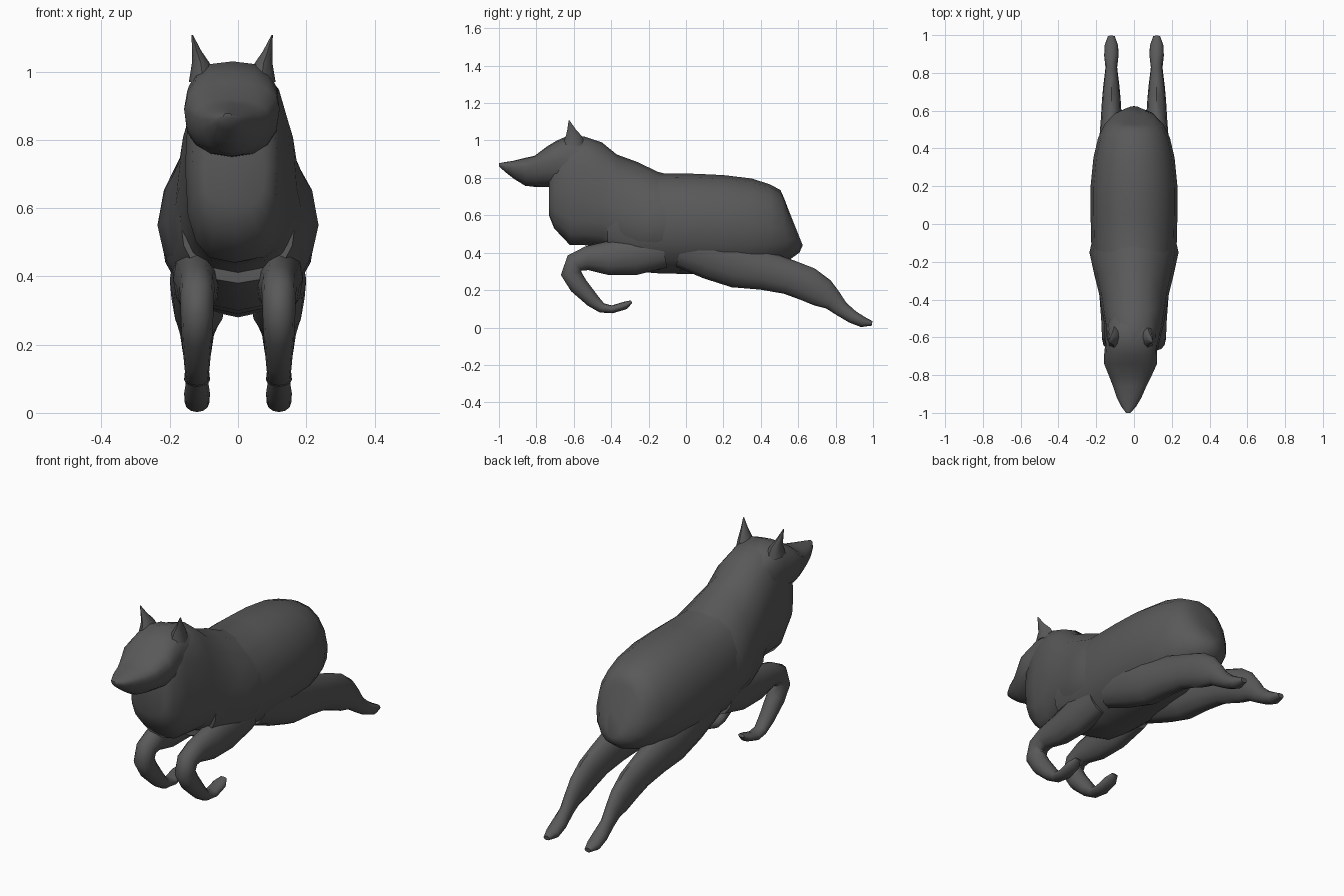
import bpy, bmesh, math
from mathutils import Vector

fur = bpy.data.materials.new("dark grey fur")
fur.diffuse_color = (0.1, 0.1, 0.1, 1)
SIDES = 16


def loft(name, rings, angle=50):
    """Skin a list of closed rings, cap both ends, smooth shade."""
    bm = bmesh.new()
    loops = [[bm.verts.new(p) for p in r] for r in rings]
    for a, b in zip(loops, loops[1:]):
        for i in range(len(a)):
            j = (i + 1) % len(a)
            bm.faces.new((a[i], a[j], b[j], b[i]))
    bm.faces.new(loops[0][::-1])
    bm.faces.new(loops[-1])
    bmesh.ops.recalc_face_normals(bm, faces=bm.faces)
    me = bpy.data.meshes.new(name)
    bm.to_mesh(me)
    bm.free()
    me.materials.append(fur)
    me.shade_smooth()
    me.set_sharp_from_angle(angle=math.radians(angle))
    ob = bpy.data.objects.new(name, me)
    bpy.context.collection.objects.link(ob)
    return ob


def spow(v, e):
    return math.copysign(abs(v) ** e, v)


def section(y, cx, hw, z0, zm, z1, p=2.0, lean=0.0):
    """Upright cross-section; lean pushes the lower part along y."""
    ring = []
    for i in range(SIDES):
        t = 2 * math.pi * i / SIDES
        s = spow(math.sin(t), 2 / p)
        z = zm + s * ((z1 - zm) if s > 0 else (zm - z0))
        ring.append((cx + hw * spow(math.cos(t), 2 / p), y + lean * (z1 - z), z))
    return ring


def limb(name, x_sign, pts):
    """Tube in the yz plane: points are (y, z, x, thickness, half width)."""
    rings = []
    for i, (y, z, x, th, hw) in enumerate(pts):
        a, b = pts[max(i - 1, 0)], pts[min(i + 1, len(pts) - 1)]
        d = Vector((b[0] - a[0], b[1] - a[1])).normalized()
        ring = []
        for k in range(12):
            t = 2 * math.pi * k / 12
            s = th * math.sin(t)
            ring.append((x_sign * (x + hw * math.cos(t)), y - d.y * s, z + d.x * s))
        rings.append(ring)
    return loft(name, rings)


# torso, belly and rump
loft("torso", [section(*s) for s in [
    (-0.42, 0, 0.17, 0.38, 0.58, 0.93, 2.4),
    (-0.28, 0, 0.20, 0.30, 0.55, 0.875, 2.2),
    (-0.15, 0, 0.225, 0.29, 0.55, 0.825, 2.1),
    (0.05, 0, 0.23, 0.285, 0.55, 0.822, 2.1),
    (0.20, 0, 0.23, 0.28, 0.55, 0.815, 2.1),
    (0.35, 0, 0.215, 0.29, 0.54, 0.797, 2.1),
    (0.45, 0, 0.19, 0.33, 0.53, 0.765, 2.2, 0.03),
    (0.505, 0, 0.155, 0.36, 0.53, 0.735, 2.2, 0.12),
    (0.525, 0, 0.11, 0.40, 0.53, 0.69, 2.2, 0.28),
    (0.54, 0, 0.05, 0.44, 0.53, 0.65, 2.0, 0.40)]])

# neck, chest and mane, overlapping the torso
loft("mane", [section(*s) for s in [
    (-0.733, -0.01, 0.09, 0.60, 0.72, 0.84, 2.8),
    (-0.705, -0.01, 0.125, 0.53, 0.72, 0.99, 2.8),
    (-0.62, -0.01, 0.145, 0.44, 0.72, 1.03, 2.8),
    (-0.54, 0, 0.155, 0.44, 0.70, 1.02, 2.7),
    (-0.45, 0, 0.172, 0.43, 0.66, 0.99, 2.4),
    (-0.37, 0, 0.185, 0.38, 0.60, 0.925, 2.2),
    (-0.26, 0, 0.212, 0.32, 0.56, 0.885, 2.0),
    (-0.15, 0, 0.236, 0.32, 0.55, 0.832, 1.9),
    (-0.06, 0, 0.215, 0.33, 0.55, 0.81, 2.0)]])

# head with tapering muzzle
loft("head", [section(*s) for s in [
    (-1.0, -0.03, 0.012, 0.862, 0.87, 0.878),
    (-0.965, -0.028, 0.04, 0.83, 0.86, 0.885),
    (-0.92, -0.026, 0.065, 0.795, 0.86, 0.892),
    (-0.86, -0.023, 0.088, 0.758, 0.86, 0.907),
    (-0.81, -0.02, 0.11, 0.752, 0.87, 0.918, 2.2),
    (-0.74, -0.018, 0.14, 0.75, 0.89, 0.97, 2.3),
    (-0.69, -0.018, 0.14, 0.75, 0.89, 1.0, 2.5),
    (-0.62, -0.016, 0.135, 0.74, 0.89, 1.03, 2.7),
    (-0.54, -0.01, 0.135, 0.74, 0.88, 1.015, 2.6),
    (-0.46, 0, 0.12, 0.72, 0.85, 0.97, 2.4)]])

for sx, side in ((-1, "left"), (1, "right")):
    # pointed ear
    def ear_ring(z, cx, cy, rx, ry):
        return [(-0.017 + sx * cx + rx * math.cos(k * math.pi / 4),
                 cy + ry * math.sin(k * math.pi / 4), z) for k in range(8)]
    loft(side + "_ear", [ear_ring(0.97, 0.085, -0.60, 0.042, 0.065),
                         ear_ring(1.025, 0.092, -0.60, 0.026, 0.042),
                         ear_ring(1.06, 0.104, -0.612, 0.014, 0.022),
                         ear_ring(1.107, 0.117, -0.625, 0.002, 0.003)])
    # folded foreleg with paw tucked back
    limb(side + "_foreleg", sx, [
        (-0.12, 0.42, 0.12, 0.10, 0.07),
        (-0.28, 0.39, 0.12, 0.11, 0.07),
        (-0.42, 0.37, 0.12, 0.09, 0.06),
        (-0.53, 0.37, 0.12, 0.064, 0.052),
        (-0.595, 0.345, 0.12, 0.055, 0.05),
        (-0.615, 0.29, 0.12, 0.055, 0.048),
        (-0.575, 0.225, 0.12, 0.05, 0.045),
        (-0.50, 0.145, 0.12, 0.038, 0.038),
        (-0.45, 0.105, 0.12, 0.027, 0.034),
        (-0.395, 0.097, 0.12, 0.021, 0.038),
        (-0.325, 0.118, 0.12, 0.021, 0.036),
        (-0.291, 0.138, 0.12, 0.008, 0.018)])
    # outstretched hind leg
    limb(side + "_hind_leg", sx, [
        (-0.02, 0.44, 0.12, 0.12, 0.07),
        (0.14, 0.39, 0.115, 0.135, 0.085),
        (0.28, 0.335, 0.115, 0.125, 0.08),
        (0.42, 0.305, 0.118, 0.105, 0.068),
        (0.55, 0.27, 0.12, 0.093, 0.056),
        (0.65, 0.232, 0.12, 0.092, 0.05),
        (0.73, 0.185, 0.12, 0.08, 0.043),
        (0.785, 0.145, 0.12, 0.056, 0.036),
        (0.83, 0.10, 0.12, 0.042, 0.031),
        (0.89, 0.057, 0.12, 0.035, 0.038),
        (0.945, 0.03, 0.12, 0.029, 0.036),
        (0.995, 0.022, 0.12, 0.012, 0.018)])
